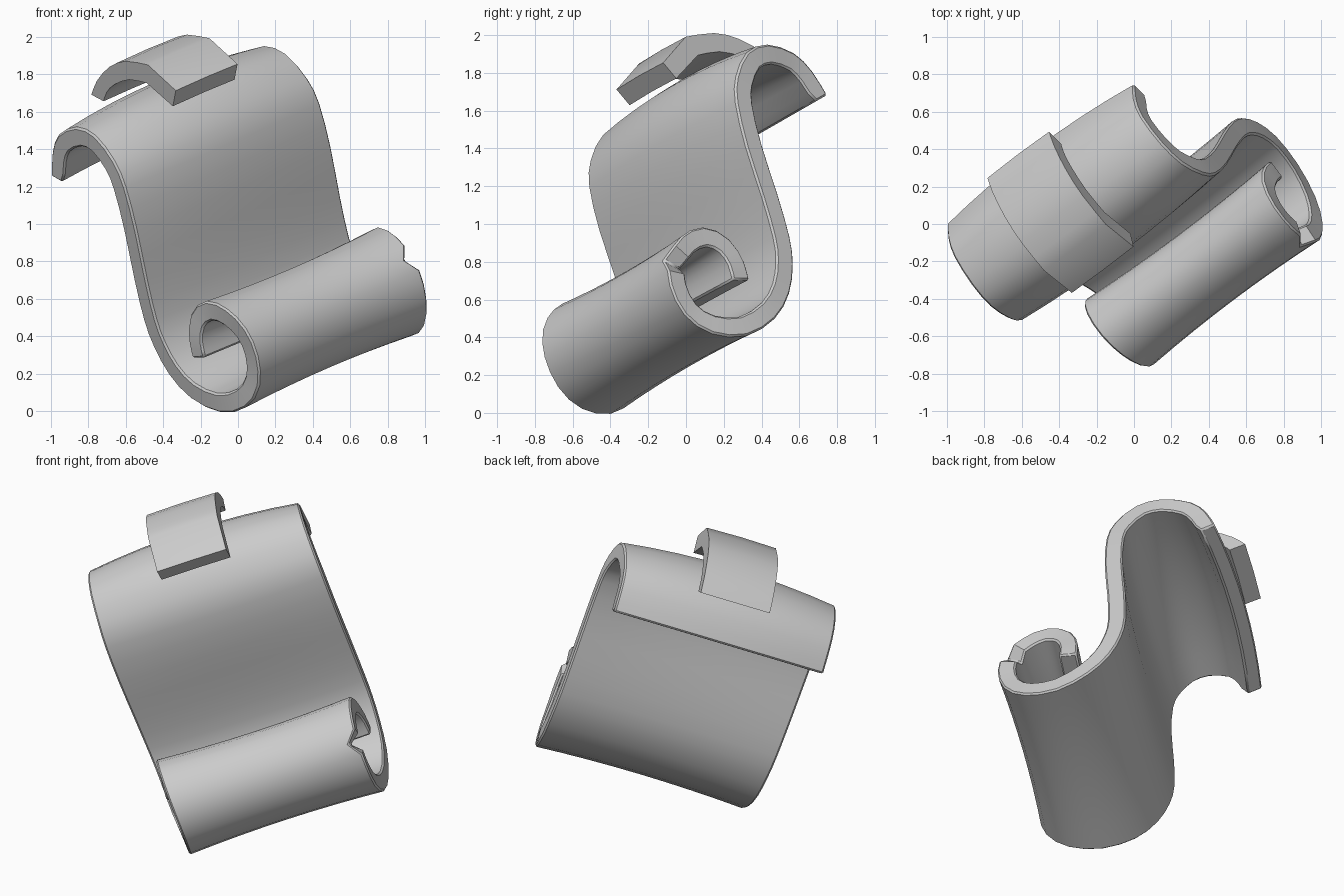
import bpy, bmesh, math
from mathutils import Vector

if "Cube" in bpy.data.objects:
    bpy.data.objects.remove(bpy.data.objects["Cube"])

# Tilted frame: U/V span the cross-section, A is the extrusion axis
A = Vector((0.757, 0.568, 0.326))
U = Vector((0.6, -0.8, 0.0))
V = Vector((-0.261, -0.196, 0.946))
M = Vector((-0.5, 0.375, 1.47))


def place(s, t, a):
    return M + U * s + V * t + A * a


def resample(pts, n):
    """Catmull-Rom through control points of any dimension."""
    out = []
    for i in range(len(pts) - 1):
        p0, p1 = pts[max(i - 1, 0)], pts[i]
        p2, p3 = pts[i + 1], pts[min(i + 2, len(pts) - 1)]
        for k in range(n):
            f = k / n
            out.append([0.5 * (2 * b + (c - a) * f + (2 * a - 5 * b + 4 * c - d) * f * f
                               + (3 * b - a - 3 * c + d) * f ** 3)
                        for a, b, c, d in zip(p0, p1, p2, p3)])
    out.append(list(pts[-1]))
    return out


def band(name, front, back, left, right, bow, segs, bevel):
    """Solid strip between two profile curves, swept along the axis with a bowed middle."""
    n = len(front)
    loop = list(range(n)) + list(range(n - 1, -1, -1))
    bm = bmesh.new()
    rings = []
    for j in range(segs + 1):
        f = j / segs
        ring = []
        for q, i in enumerate(loop):
            k = bow[i] * 4 * f * (1 - f)
            p = front[i] if q < n else back[i]
            nrm = (front[i] - back[i]).normalized()
            a = left[i] + (right[i] - left[i]) * f
            ring.append(bm.verts.new(place(p.x + nrm.x * k, p.y + nrm.y * k, a)))
        rings.append(ring)
    m = 2 * n
    for r0, r1 in zip(rings, rings[1:]):
        for i in range(m):
            bm.faces.new((r0[i], r0[(i + 1) % m], r1[(i + 1) % m], r1[i]))
    for r in (rings[0], rings[-1]):
        for i in range(n - 1):
            bm.faces.new((r[i], r[i + 1], r[m - 2 - i], r[m - 1 - i]))
    bmesh.ops.recalc_face_normals(bm, faces=bm.faces)
    me = bpy.data.meshes.new(name)
    bm.to_mesh(me)
    bm.free()
    ob = bpy.data.objects.new(name, me)
    bpy.context.collection.objects.link(ob)
    if bevel:
        b = ob.modifiers.new("soft_rim", 'BEVEL')
        b.width, b.segments = bevel, 1
        b.limit_method, b.angle_limit = 'ANGLE', math.radians(50)
    bpy.ops.object.select_all(action='DESELECT')
    ob.select_set(True)
    bpy.context.view_layer.objects.active = ob
    bpy.ops.object.shade_smooth_by_angle(angle=math.radians(35))
    return ob


# Scroll sheet: front-face profile (s, t, left end, right end)
ctrl = [(0, 0, -.66, .66), (.065, .132, -.66, .66), (.165, .232, -.66, .665),
        (.34, .275, -.66, .68), (.495, .227, -.665, .69), (.608, .087, -.67, .7),
        (.65, -.06, -.675, .705), (.643, -.306, -.675, .705), (.605, -.587, -.67, .705),
        (.585, -.81, -.665, .705), (.598, -.94, -.66, .705), (.646, -1.068, -.655, .7),
        (.74, -1.175, -.645, .69), (.885, -1.242, -.62, .665), (1.03, -1.227, -.595, .64),
        (1.12, -1.156, -.575, .62), (1.155, -1.042, -.57, .615), (1.135, -.942, -.575, .615),
        (1.065, -.868, -.585, .62), (.98, -.838, -.595, .63), (.91, -.872, -.61, .64),
        (.88, -.95, -.625, .655), (.878, -1.035, -.63, .66)]
pts = resample(ctrl, 2)
front = [Vector(p[:2]) for p in pts]
back = []
for i, p in enumerate(front):
    d = (front[min(i + 1, len(front) - 1)] - front[max(i - 1, 0)]).normalized()
    back.append(p - Vector((-d.y, d.x)) * (0.109 if i else 0.09))
left = [p[2] for p in pts]
right = [p[3] for p in pts]
right[34] -= 0.06  # torn notch on the right end of the lower roll
bow = [0.045 if i < 10 else max(0.02, 0.045 - 0.004 * (i - 9)) for i in range(len(pts))]
band("scroll_sheet", front, back, left, right, bow, 8, 0.01)

# Clip arching over the top of the sheet
outer = [(-.066, .307), (.016, .385), (.16, .463), (.318, .496), (.51, .475), (.695, .33)]
inner = [(.026, .27), (.075, .32), (.16, .363), (.306, .392), (.455, .372), (.63, .242)]
outer = resample(outer[:5], 2) + [outer[5]]
inner = resample(inner[:5], 2) + [inner[5]]
n = len(outer)
band("top_clip", [Vector(p) for p in outer], [Vector(p) for p in inner],
     [-.215] * n, [.22] * n, [0.004] * n, 2, 0)
